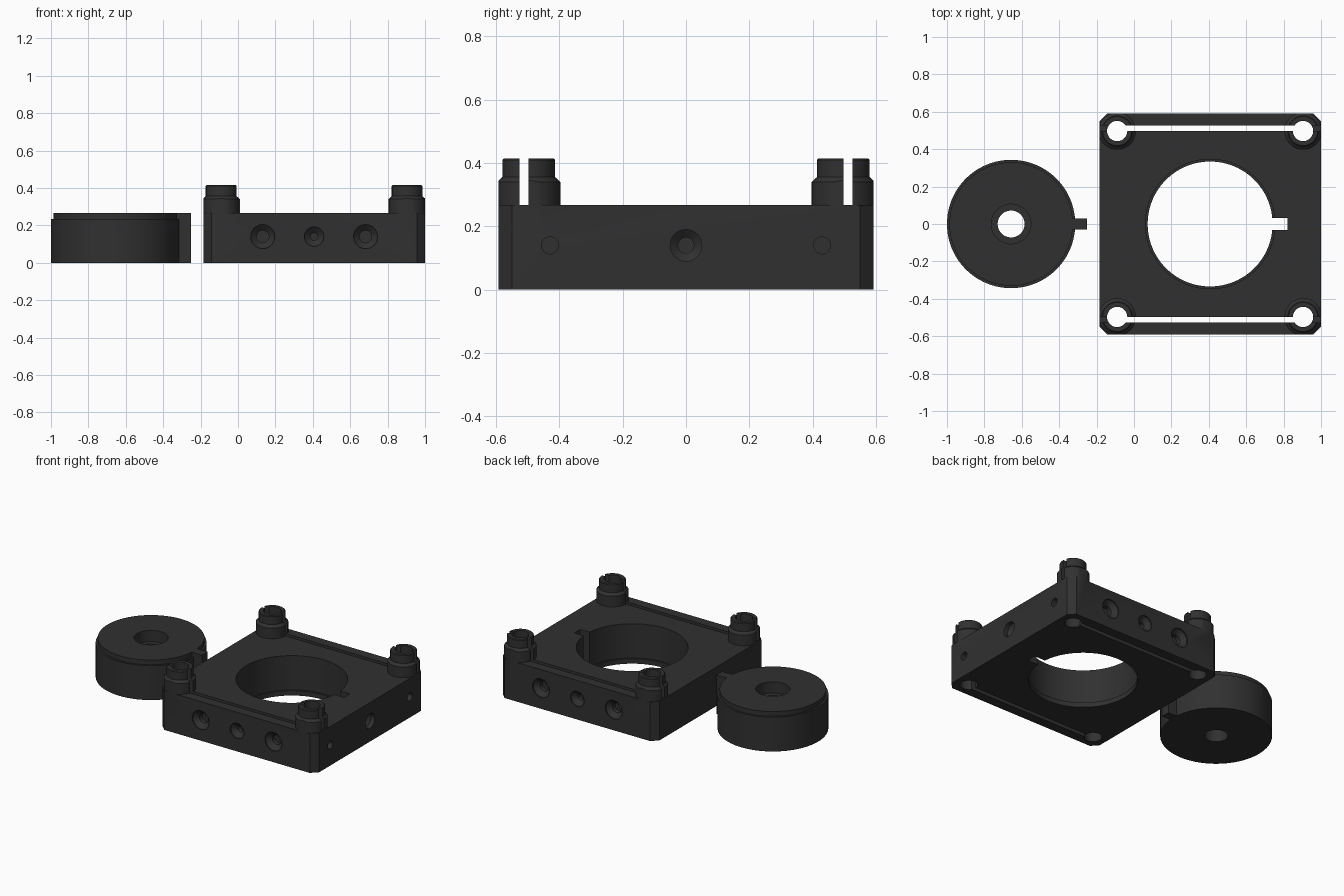
import bpy, bmesh, math
from mathutils import Matrix, Vector

if "Cube" in bpy.data.objects:
    bpy.data.objects.remove(bpy.data.objects["Cube"])

black = bpy.data.materials.new("dark_plastic")
black.diffuse_color = (0.03, 0.03, 0.03, 1)
black.use_nodes = True
black.node_tree.nodes["Principled BSDF"].inputs["Base Color"].default_value = black.diffuse_color


def finish(name, bm):
    bmesh.ops.recalc_face_normals(bm, faces=bm.faces)
    me = bpy.data.meshes.new(name)
    bm.to_mesh(me)
    bm.free()
    ob = bpy.data.objects.new(name, me)
    bpy.context.collection.objects.link(ob)
    return ob


def turned(name, profile, pos=(0, 0, 0), axis=(0, 0, 1), seg=64):
    """Solid made of stacked circles (radius, height) along an axis."""
    bm = bmesh.new()
    m = Matrix.Translation(pos) @ Vector((0, 0, 1)).rotation_difference(Vector(axis)).to_matrix().to_4x4()
    rings = [[bm.verts.new(m @ Vector((r * math.cos(2 * math.pi * i / seg),
                                      r * math.sin(2 * math.pi * i / seg), z)))
              for i in range(seg)] for r, z in profile]
    for a, b in zip(rings, rings[1:]):
        for i in range(seg):
            j = (i + 1) % seg
            bm.faces.new((a[i], a[j], b[j], b[i]))
    bm.faces.new(rings[0])
    bm.faces.new(rings[-1])
    return finish(name, bm)


def prism(name, pts, z0, z1):
    bm = bmesh.new()
    f = bm.faces.new([bm.verts.new((x, y, z0)) for x, y in pts])
    ext = bmesh.ops.extrude_face_region(bm, geom=[f])["geom"]
    bmesh.ops.translate(bm, vec=(0, 0, z1 - z0), verts=[v for v in ext if isinstance(v, bmesh.types.BMVert)])
    # the source face stays as the bottom cap
    if not any(all(abs(v.co.z - z0) < 1e-6 for v in g.verts) for g in bm.faces):
        bm.faces.new([v for v in bm.verts if abs(v.co.z - z0) < 1e-6])
    return finish(name, bm)


def box(name, x0, x1, y0, y1, z0, z1):
    return prism(name, [(x0, y0), (x1, y0), (x1, y1), (x0, y1)], z0, z1)


def combine(ob, other, op="DIFFERENCE"):
    other.hide_render = True
    mod = ob.modifiers.new(op, "BOOLEAN")
    mod.operation, mod.solver, mod.object = op, "EXACT", other
    bpy.context.view_layer.objects.active = ob
    bpy.ops.object.modifier_apply(modifier=mod.name)
    bpy.data.objects.remove(other)


CX, H, W, P = 0.407, 0.267, 0.592, 0.497
corners = [(sx, sy) for sx in (-1, 1) for sy in (-1, 1)]

# Frame body with four corner posts, trimmed to a chamfered square
frame = box("clamp_frame", CX - 0.7, CX + 0.7, -0.7, 0.7, 0, H)
for sx, sy in corners:
    combine(frame, turned("post", [(0.1, 0.1), (0.1, 0.34), (0.083, 0.356), (0.083, 0.41), (0.078, 0.415)],
                          (CX + sx * P, sy * P, 0)), "UNION")
c = W - 0.042
outline = [(CX - c, -W), (CX + c, -W), (CX + W, -c), (CX + W, c),
           (CX + c, W), (CX - c, W), (CX - W, c), (CX - W, -c)]
combine(frame, prism("trim", outline, -0.1, 0.6), "INTERSECT")

# Central bore with a small lip at the bottom, and its key slot
combine(frame, turned("bore", [(0.334, -0.1), (0.334, 0.033), (0.346, 0.033), (0.346, 0.4)],
                      (CX, 0, 0), seg=96))
combine(frame, box("key_slot", CX + 0.2, 0.822, -0.032, 0.032, -0.1, 0.4))

# Long clamping slots, split posts and post holes
for s in (-1, 1):
    y0, y1 = sorted((s * 0.498, s * 0.526))
    combine(frame, box("slot", CX - P, CX + P, y0, y1, -0.1, 0.6))
    combine(frame, box("post_split", CX - 0.8, CX + 0.8, y0, y1, H + 0.001, 0.6))
for sx, sy in corners:
    combine(frame, turned("post_hole", [(0.054, -0.1), (0.054, 0.6)], (CX + sx * P, sy * P, 0), seg=48))

# Screw holes in the front, back and right walls
Z = 0.14
for s in (-1, 1):
    for dx, big, small in ((-0.275, 0.064, 0.033), (0, 0.052, 0.02), (0.275, 0.064, 0.033)):
        prof = [(big, -0.05), (big, 0.008), (small, 0.035), (small, 0.2)]
        combine(frame, turned("screw_hole", prof, (CX + dx, s * W, Z), (0, -s, 0), 32))
    combine(frame, turned("side_hole", [(0.027, -0.05), (0.027, 0.16)], (CX + W, s * 0.43, Z), (-1, 0, 0), 32))
combine(frame, turned("key_screw_hole", [(0.05, -0.05), (0.05, 0.03), (0.025, 0.05), (0.025, 0.22)],
                      (CX + W, 0, Z), (-1, 0, 0), 32))

# Round plug with a stepped rim, key tab and counterbored hole
plug = turned("round_plug", [(0.343, 0), (0.343, 0.235), (0.33, 0.235), (0.33, H)], (-0.657, 0, 0), seg=96)
combine(plug, box("key_tab", -0.45, -0.25, -0.03, 0.03, 0, H), "UNION")
combine(plug, turned("plug_hole", [(0.072, -0.1), (0.072, 0.19), (0.106, 0.19), (0.106, 0.5)], (-0.657, 0, 0)))

for ob in (frame, plug):
    ob.data.materials.clear()
    ob.data.materials.append(black)
    bpy.ops.object.select_all(action="DESELECT")
    ob.select_set(True)
    bpy.context.view_layer.objects.active = ob
    bpy.ops.object.shade_smooth_by_angle(angle=math.radians(30))
